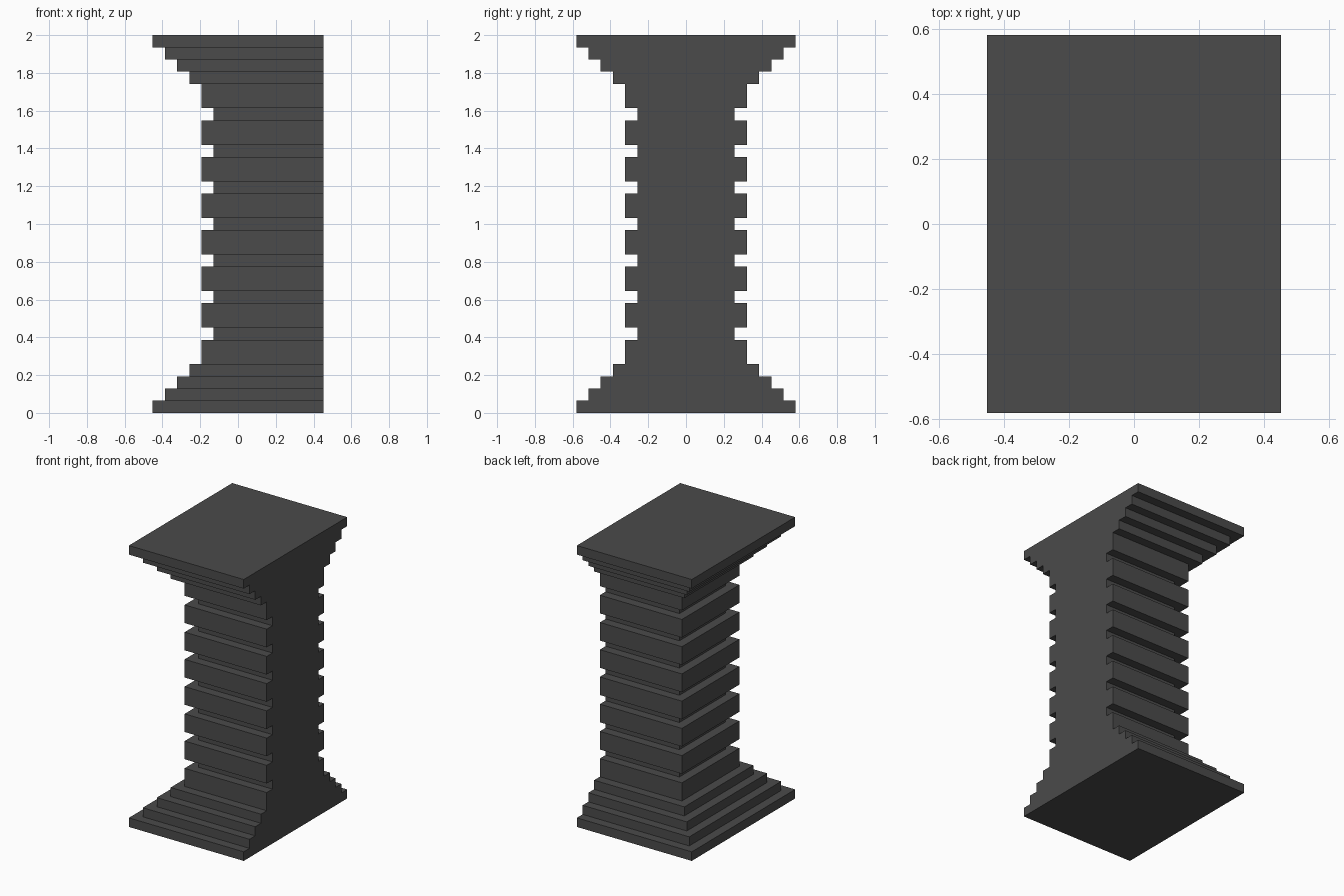
import bpy, bmesh

cube = bpy.data.objects.get("Cube")
if cube:
    bpy.data.objects.remove(cube, do_unlink=True)

U = 2 / 31      # one step of the module grid
WALL = 7        # flat side of the pilaster, in modules

stone = bpy.data.materials.new("dark_grey_stone")
stone.use_nodes = True
colour = (0.07, 0.07, 0.07, 1)
stone.diffuse_color = colour
stone.node_tree.nodes["Principled BSDF"].inputs["Base Color"].default_value = colour

# Layers from bottom to top as (half depth, height) in modules
steps = [(d, 1) for d in (9, 8, 7, 6)]
shaft = [(5, 2), (4, 1)] * 7 + [(5, 2)]
layers = steps + shaft + steps[::-1]

bm = bmesh.new()


def ring(depth, z):
    """Rectangle against the flat wall; first and last corners lie on the wall."""
    near, far = WALL * U, (2 - depth) * U
    y = depth * U
    return [bm.verts.new(p) for p in
            ((near, y, z), (far, y, z), (far, -y, z), (near, -y, z))]


rings, z = [], 0
for depth, height in layers:
    rings += [ring(depth, z * U), ring(depth, (z + height) * U)]
    z += height

# Risers and ledges on the three stepped sides
for low, high in zip(rings, rings[1:]):
    for i in range(3):
        bm.faces.new((low[i], low[i + 1], high[i + 1], high[i]))

# Bottom, top and the one flat silhouette wall
bm.faces.new(rings[0])
bm.faces.new(rings[-1])
bm.faces.new([r[0] for r in rings] + [r[3] for r in reversed(rings)])
bmesh.ops.recalc_face_normals(bm, faces=bm.faces[:])

mesh = bpy.data.meshes.new("stepped_pilaster")
bm.to_mesh(mesh)
bm.free()
mesh.materials.append(stone)
pilaster = bpy.data.objects.new("stepped_pilaster", mesh)
bpy.context.collection.objects.link(pilaster)
